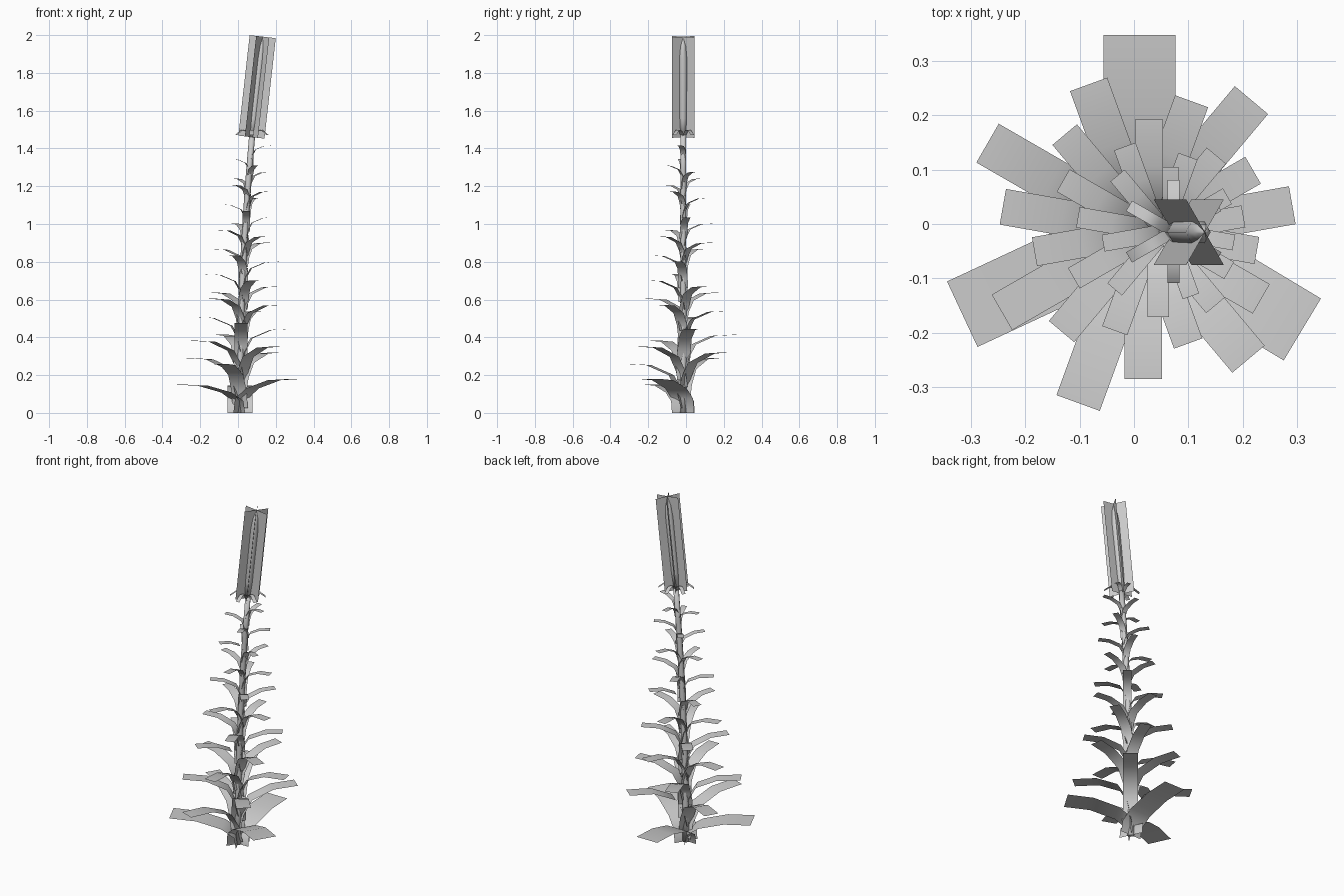
import bpy, bmesh, math
from mathutils import Matrix, Vector

if "Cube" in bpy.data.objects:
    bpy.data.objects.remove(bpy.data.objects["Cube"])

Y0 = -0.014


def stem_at(z):
    # gently leaning centre line of the plant
    return Vector((0.01 + 0.03 * z * z, Y0, z))


def finish(bm, name, smooth=True):
    me = bpy.data.meshes.new(name)
    bm.to_mesh(me)
    bm.free()
    for p in me.polygons:
        p.use_smooth = smooth
    ob = bpy.data.objects.new(name, me)
    bpy.context.collection.objects.link(ob)
    return ob


def strip(name, profile, width, origin, angle):
    # bent rectangular card following an (outward, up) profile
    bm = bmesh.new()
    rot = Matrix.Rotation(math.radians(angle), 3, 'Z')
    rows = [[bm.verts.new(origin + rot @ Vector((r, s * width / 2, z))) for s in (-1, 1)]
            for r, z in profile]
    for a, b in zip(rows, rows[1:]):
        bm.faces.new((a[0], b[0], b[1], a[1]))
    return finish(bm, name)


def tube(name, rings, sides, matrix=Matrix()):
    # rings: list of (centre, radius), capped at both ends
    bm = bmesh.new()
    loops = []
    for c, r in rings:
        loops.append([bm.verts.new(matrix @ (Vector(c) + Vector(
            (r * math.cos(math.tau * i / sides), r * math.sin(math.tau * i / sides), 0))))
            for i in range(sides)])
    for a, b in zip(loops, loops[1:]):
        for i in range(sides):
            j = (i + 1) % sides
            bm.faces.new((a[i], a[j], b[j], b[i]))
    bm.faces.new(loops[0][::-1])
    bm.faces.new(loops[-1])
    return finish(bm, name)


# stem
tube("stem", [(stem_at(1.47 * i / 8), 0.019 - 0.003 * i / 8) for i in range(9)], 6)

# three broad leaves at the foot
for i, (ang, rise, reach) in enumerate([(90, 0.145, 0.362), (205, 0.15, 0.36), (-31, 0.18, 0.35)]):
    prof = [(0, 0), (0.03, 0.42), (0.22, 0.72), (0.6, 0.96), (1, 1)]
    strip(f"base_leaf_{i + 1}", [(r * reach, z * rise) for r, z in prof], 0.133, stem_at(0), ang)

# spiral of leaves, shrinking towards the top
leaf = [(0, 0), (0.02, 0.09), (0.068, 0.175), (0.195, 0.228), (0.336, 0.235)]
for k in range(36):
    s = 0.97 ** k
    base = 0.025 + 0.0374 * k
    origin = stem_at(base + 0.235 * s)
    origin.z = base
    strip(f"leaf_{k + 1}", [(r * s, z * s) for r, z in leaf], 0.085 * s, origin, -110 - 100 * k)

# drooping bracts under the flower spike
for i in range(6):
    strip(f"bract_{i + 1}", [(0, 0), (0.03, 0.042), (0.06, 0.048), (0.095, 0.022)],
          0.022, stem_at(1.45), 30 + 60 * i)

# flower spike: three crossed cards around a tapered core, tilted with the stem
tilt = Matrix.Translation((0.071, -0.015, 1.46)) @ Matrix.Rotation(0.112, 4, 'Y')
L, W = 0.535, 0.139
for i in range(3):
    m = tilt @ Matrix.Rotation(math.radians(60 * i), 4, 'Z')
    bm = bmesh.new()
    bm.faces.new([bm.verts.new(m @ Vector((x, 0, z)))
                  for x, z in ((-W / 2, 0), (W / 2, 0), (W / 2, L), (-W / 2, L))])
    finish(bm, f"flower_card_{i + 1}", False)

core = [(0, 0.015), (0.1, 0.021), (0.42, 0.023), (0.485, 0.016), (0.522, 0.003)]
tube("flower_core", [((0, 0, z), r) for z, r in core], 6, tilt)
